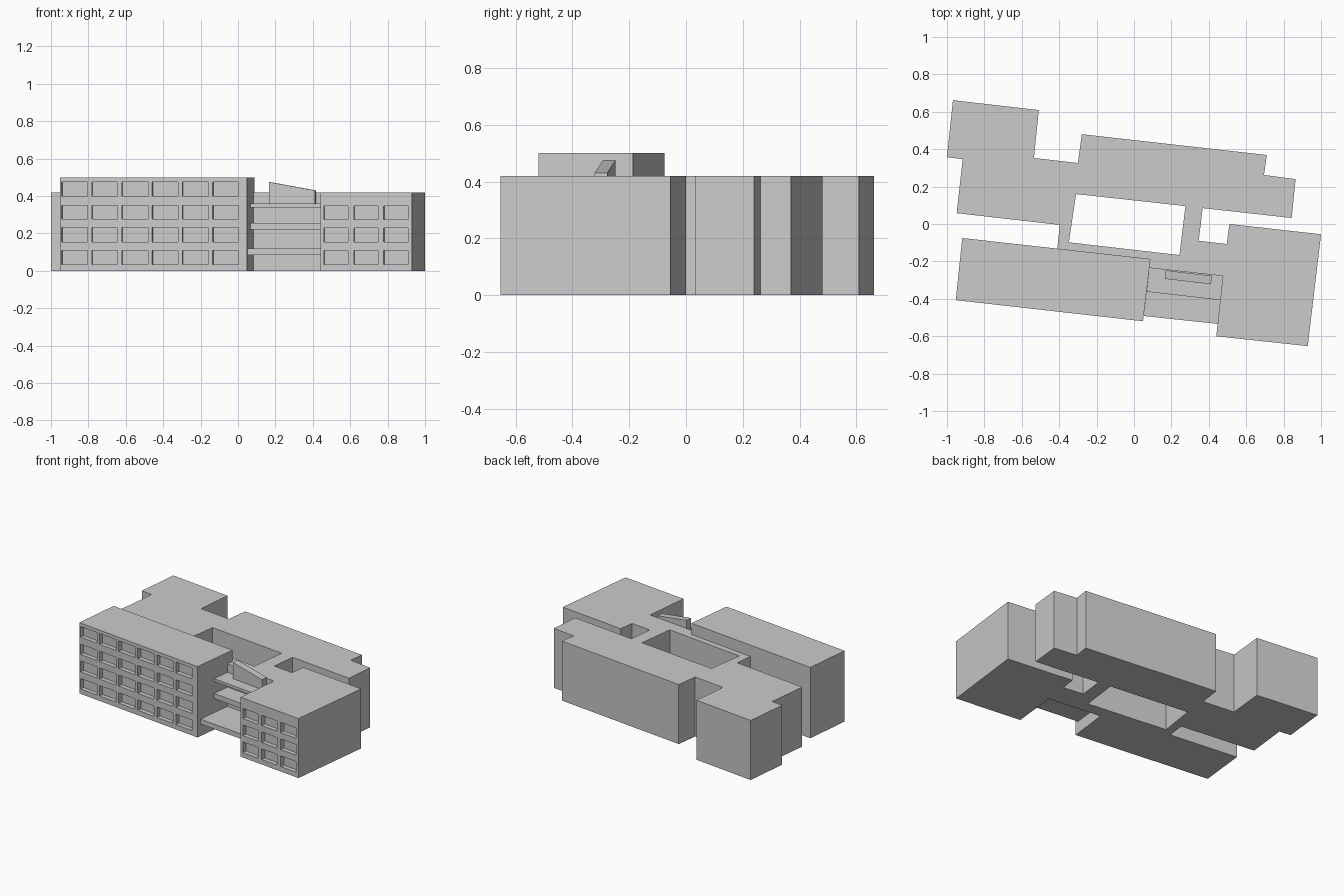
import bpy
import bmesh
from mathutils import Vector

if "Cube" in bpy.data.objects:
    bpy.data.objects.remove(bpy.data.objects["Cube"])

grey = bpy.data.materials.new("concrete_grey")
grey.diffuse_color = (0.6, 0.6, 0.6, 1)
grey.use_nodes = True
grey.node_tree.nodes["Principled BSDF"].inputs["Base Color"].default_value = grey.diffuse_color


def add_prism(bm, base, offset):
    """Extrude a closed 3D outline by an offset vector."""
    face = bm.faces.new([bm.verts.new(p) for p in base])
    res = bmesh.ops.extrude_face_region(bm, geom=[face], use_keep_orig=True)
    verts = [g for g in res["geom"] if isinstance(g, bmesh.types.BMVert)]
    bmesh.ops.translate(bm, vec=offset, verts=verts)


def make_object(name, bm):
    bmesh.ops.recalc_face_normals(bm, faces=bm.faces)
    mesh = bpy.data.meshes.new(name)
    bm.to_mesh(mesh)
    bm.free()
    mesh.materials.append(grey)
    ob = bpy.data.objects.new(name, mesh)
    bpy.context.collection.objects.link(ob)
    return ob


def slab(name, outline, z0, z1):
    bm = bmesh.new()
    add_prism(bm, [(x, y, z0) for x, y in outline], Vector((0, 0, z1 - z0)))
    return make_object(name, bm)


def cut(target, cutter):
    cutter.hide_render = True
    cutter.hide_set(True)
    cutter.display_type = 'WIRE'
    mod = target.modifiers.new(cutter.name, 'BOOLEAN')
    mod.operation = 'DIFFERENCE'
    mod.solver = 'EXACT'
    mod.object = cutter


def window_cutter(name, a, b, x_start, pitch, width, columns, rows, depth=0.03):
    """Boxes that sink a window grid into the wall running from a to b."""
    a, b = Vector((*a, 0)), Vector((*b, 0))
    along = (b - a).normalized()
    inward = Vector((-along.y, along.x, 0))
    bm = bmesh.new()
    for c in range(columns):
        x0 = x_start + c * pitch
        p = a + along * ((x0 - a.x) / along.x) - inward * 0.02
        q = p + along * (width / along.x)
        for z0, z1 in rows:
            base = [(v.x, v.y, z) for v, z in ((p, z0), (q, z0), (q, z1), (p, z1))]
            add_prism(bm, base, inward * (depth + 0.02))
    return make_object(name, bm)


# Main low building with its courtyard
main = slab("main_building", [
    (-.968, .662), (-.509, .609), (-.535, .353), (-.30, .326), (-.279, .48),
    (.71, .369), (.695, .262), (.864, .24), (.843, .032), (.367, .085),
    (.346, -.09), (.496, -.107), (.51, 0), (1, -.055), (.929, -.653),
    (.44, -.6), (.475, -.278), (.082, -.235), (.088, -.187), (-.41, -.132),
    (-.397, -.005), (-.948, .058), (-.916, .347), (-1, .357)], 0, .42)
cut(main, slab("courtyard_cutter", [
    (-.31, .16), (.275, .096), (.243, -.166), (-.348, -.098)], -.1, .6))
cut(main, window_cutter("right_window_cutter", (.44, -.6), (.929, -.653),
                        .459, .16, .13, 3,
                        [(.035, .11), (.155, .23), (.275, .347)]))

# Tall front wing
wing = slab("front_wing", [
    (-.918, -.075), (.088, -.187), (.048, -.52), (-.953, -.407)], 0, .5)
cut(wing, window_cutter("wing_window_cutter", (-.953, -.407), (.048, -.52),
                        -.943, .1615, .138, 6,
                        [(.035, .108), (.155, .233), (.278, .35), (.4, .475)]))

# Entrance canopy and the two balconies above it
wall = [(.082, -.235), (.475, -.278)]
balcony = wall + [(.464, -.407), (.068, -.362)]
slab("entrance_canopy", wall + [(.448, -.534), (.052, -.492)], .085, .12)
slab("middle_balcony", balcony, .22, .256)
slab("top_balcony", balcony, .34, .36)

# Sloping roof-light standing on the top balcony
bm = bmesh.new()
add_prism(bm, [(.165, -.293, .36), (.412, -.322, .36),
               (.412, -.322, .43), (.165, -.293, .475)], Vector((.005, .045, 0)))
make_object("sloped_rooflight", bm)
